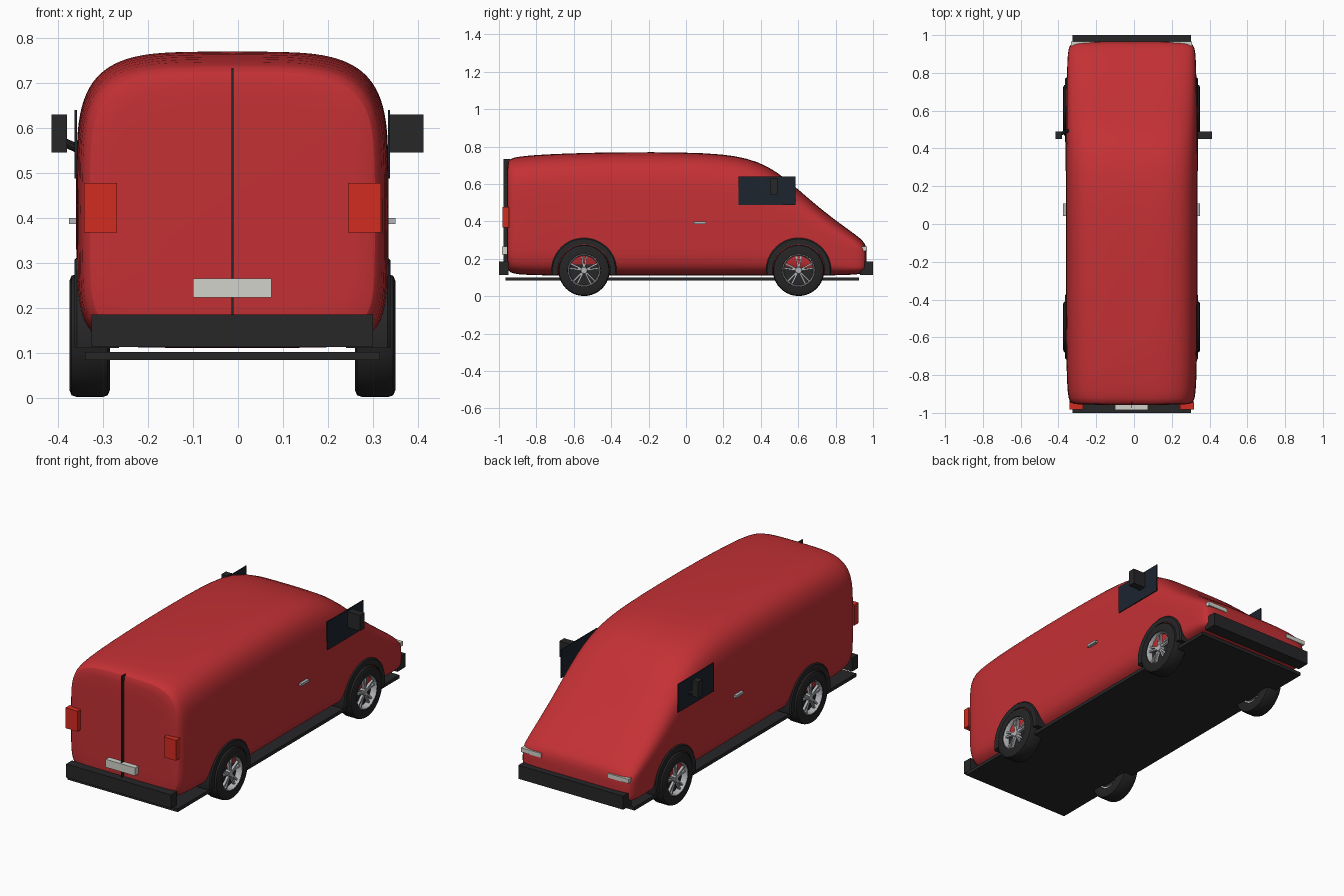
import bpy, bmesh, math
from mathutils import Matrix, Vector

if "Cube" in bpy.data.objects:
    bpy.data.objects.remove(bpy.data.objects["Cube"])

CX = -0.0125  # centre line of the van


def mat(name, r, g, b):
    m = bpy.data.materials.new(name)
    m.diffuse_color = (r, g, b, 1)
    m.use_nodes = True
    m.node_tree.nodes["Principled BSDF"].inputs["Base Color"].default_value = m.diffuse_color
    return m


RED = mat("red_paint", 0.55, 0.03, 0.035)
BLACK = mat("black_plastic", 0.02, 0.02, 0.022)
RUBBER = mat("rubber", 0.018, 0.018, 0.018)
GLASS = mat("dark_glass", 0.012, 0.018, 0.028)
LAMP = mat("red_lamp", 0.65, 0.025, 0.015)
PALE = mat("pale", 0.65, 0.65, 0.6)
METAL = mat("metal", 0.45, 0.46, 0.48)


def finish(bm, name, m, smooth=False):
    bmesh.ops.recalc_face_normals(bm, faces=bm.faces)
    me = bpy.data.meshes.new(name)
    bm.to_mesh(me)
    bm.free()
    ob = bpy.data.objects.new(name, me)
    bpy.context.collection.objects.link(ob)
    me.materials.append(m)
    if smooth:
        bpy.context.view_layer.objects.active = ob
        ob.select_set(True)
        bpy.ops.object.shade_smooth_by_angle(angle=math.radians(35))
        ob.select_set(False)
    return ob


def box(name, m, x, y, z):
    """Box from (min, max) ranges, x measured from the centre line."""
    bm = bmesh.new()
    size = [r[1] - r[0] for r in (x, y, z)]
    mid = Vector([(r[0] + r[1]) / 2 for r in (x, y, z)]) + Vector((CX, 0, 0))
    bmesh.ops.create_cube(bm, size=1, matrix=Matrix.Translation(mid) @ Matrix.Diagonal((*size, 1)))
    return finish(bm, name, m)


def pair(name, m, x, y, z):
    box(name + "_right", m, x, y, z)
    box(name + "_left", m, (-x[1], -x[0]), y, z)


def lathe(name, m, profile, origin, side, n=40, a0=0.0, a1=2 * math.pi):
    """Spin a closed (radius, outward x) profile about an axis along x."""
    bm = bmesh.new()
    full = a1 - a0 > 6.28
    rings = []
    for i in range(n if full else n + 1):
        a = a0 + (a1 - a0) * i / n
        rings.append([bm.verts.new((origin[0] + side * h, origin[1] + r * math.cos(a),
                                    origin[2] + r * math.sin(a))) for r, h in profile])
    k = len(profile)
    for i in range(n):
        p, q = rings[i], rings[(i + 1) % len(rings)]
        for j in range(k):
            bm.faces.new((p[j], p[(j + 1) % k], q[(j + 1) % k], q[j]))
    if not full:
        bm.faces.new(rings[0])
        bm.faces.new(rings[-1])
    return finish(bm, name, m, True)


# body shell: stations of (y, half width, bottom, top)
stations = [
    (-0.957, 0.15, 0.30, 0.60), (-0.957, 0.29, 0.17, 0.70), (-0.950, 0.32, 0.135, 0.727),
    (-0.930, 0.335, 0.120, 0.741), (-0.85, 0.343, 0.112, 0.753), (-0.65, 0.347, 0.110, 0.764),
    (-0.35, 0.348, 0.110, 0.771), (0.0, 0.348, 0.110, 0.770), (0.2, 0.348, 0.110, 0.760),
    (0.33, 0.348, 0.110, 0.738), (0.44, 0.347, 0.110, 0.695), (0.54, 0.346, 0.110, 0.625),
    (0.66, 0.345, 0.110, 0.517), (0.78, 0.343, 0.111, 0.420), (0.88, 0.340, 0.114, 0.348),
    (0.93, 0.335, 0.118, 0.311), (0.955, 0.322, 0.125, 0.286), (0.965, 0.29, 0.145, 0.255),
    (0.966, 0.15, 0.18, 0.22)]
N = 48
bm = bmesh.new()
rings = []
for y, w, zb, zt in stations:
    ring = []
    for i in range(N):
        a = 2 * math.pi * i / N
        c, s = math.cos(a), math.sin(a)
        e = 2 / (4.2 if s > 0 else 6.5)
        x = math.copysign(abs(c) ** e, c) * w
        z = (zb + zt) / 2 + math.copysign(abs(s) ** e, s) * (zt - zb) / 2
        ring.append(bm.verts.new((CX + x, y, z)))
    rings.append(ring)
for p, q in zip(rings, rings[1:]):
    for i in range(N):
        bm.faces.new((p[i], p[(i + 1) % N], q[(i + 1) % N], q[i]))
bm.faces.new(rings[0])
bm.faces.new(rings[-1])
body = finish(bm, "body_shell", RED, True)
for p in body.data.polygons:
    p.use_smooth = True
sub = body.modifiers.new("smooth", "SUBSURF")
sub.levels = sub.render_levels = 1

# underside and bumpers
box("floor_plate", BLACK, (-0.328, 0.328), (-0.965, 0.925), (0.083, 0.101))
box("rear_bumper", BLACK, (-0.313, 0.313), (-1.0, -0.95), (0.112, 0.185))
box("front_bumper", BLACK, (-0.313, 0.313), (0.93, 1.0), (0.112, 0.185))

# rear doors: seam, plate, lamps
box("door_seam", BLACK, (-0.002, 0.002), (-0.975, -0.94), (0.18, 0.733))
box("number_plate", PALE, (-0.0875, 0.0875), (-0.985, -0.95), (0.222, 0.265))
pair("tail_lamp", LAMP, (0.257, 0.330), (-0.982, -0.945), (0.367, 0.477))

# headlamps, side windows, handles
pair("headlamp", PALE, (0.2, 0.32), (0.925, 0.967), (0.242, 0.265))
pair("side_window", GLASS, (0.346, 0.351), (0.28, 0.585), (0.487, 0.64))
pair("door_handle", METAL, (0.343, 0.363), (0.042, 0.108), (0.386, 0.399))

# mirrors, the left one standing off on an arm
box("mirror_right", BLACK, (0.349, 0.425), (0.45, 0.49), (0.545, 0.63))
box("mirror_left", BLACK, (-0.4025, -0.3675), (0.45, 0.49), (0.545, 0.63))
bm = bmesh.new()
a, b = Vector((CX - 0.335, 0.495, 0.55)), Vector((CX - 0.38, 0.475, 0.57))
rot = (b - a).to_track_quat("Z", "Y").to_matrix().to_4x4()
bmesh.ops.create_cone(bm, cap_ends=True, segments=10, radius1=0.01, radius2=0.01, depth=(b - a).length,
                      matrix=Matrix.Translation((a + b) / 2) @ rot)
finish(bm, "mirror_arm_left", BLACK, True)

# wheels and arches
R = 0.137
tyre = [(0.088, -0.045), (0.122, -0.045), (0.133, -0.04), (R, -0.028), (R, 0.028),
        (0.133, 0.04), (0.122, 0.045), (0.088, 0.045), (0.084, 0.036), (0.084, -0.036)]
rim = [(0.090, -0.04), (0.090, 0.041), (0.084, 0.043), (0.079, 0.036), (0.077, -0.04)]
for end, wy in (("rear", -0.545), ("front", 0.602)):
    for sname, s in (("right", 1), ("left", -1)):
        tag = f"_{end}_{sname}"
        o = (CX + s * 0.3175, wy, R + 0.001)
        lathe("tyre" + tag, RUBBER, tyre, o, s)
        lathe("rim" + tag, METAL, rim, o, s)
        lathe("brake_disc" + tag, BLACK, [(0.001, 0.012), (0.08, 0.012), (0.08, -0.03), (0.001, -0.03)], o, s)
        lathe("hub" + tag, METAL, [(0.001, 0.036), (0.016, 0.036), (0.02, 0.03), (0.02, 0.01), (0.001, 0.01)],
              o, s, 20)
        lathe("wheel_arch" + tag, BLACK, [(0.14, -0.065), (0.174, -0.065), (0.174, 0.028), (0.168, 0.034), (0.14, 0.034)],
              o, s, 32, -0.16, math.pi + 0.16)
        # five twin spokes
        bm = bmesh.new()
        for k in range(5):
            for d in (-0.16, 0.16):
                ang = math.pi / 2 + 2 * math.pi * k / 5 + d
                m = (Matrix.Translation(o) @ Matrix.Rotation(ang, 4, "X")
                     @ Matrix.Translation((s * 0.026, 0.048, 0)) @ Matrix.Diagonal((0.014, 0.068, 0.009, 1)))
                bmesh.ops.create_cube(bm, size=1, matrix=m)
        finish(bm, "spokes" + tag, METAL)
